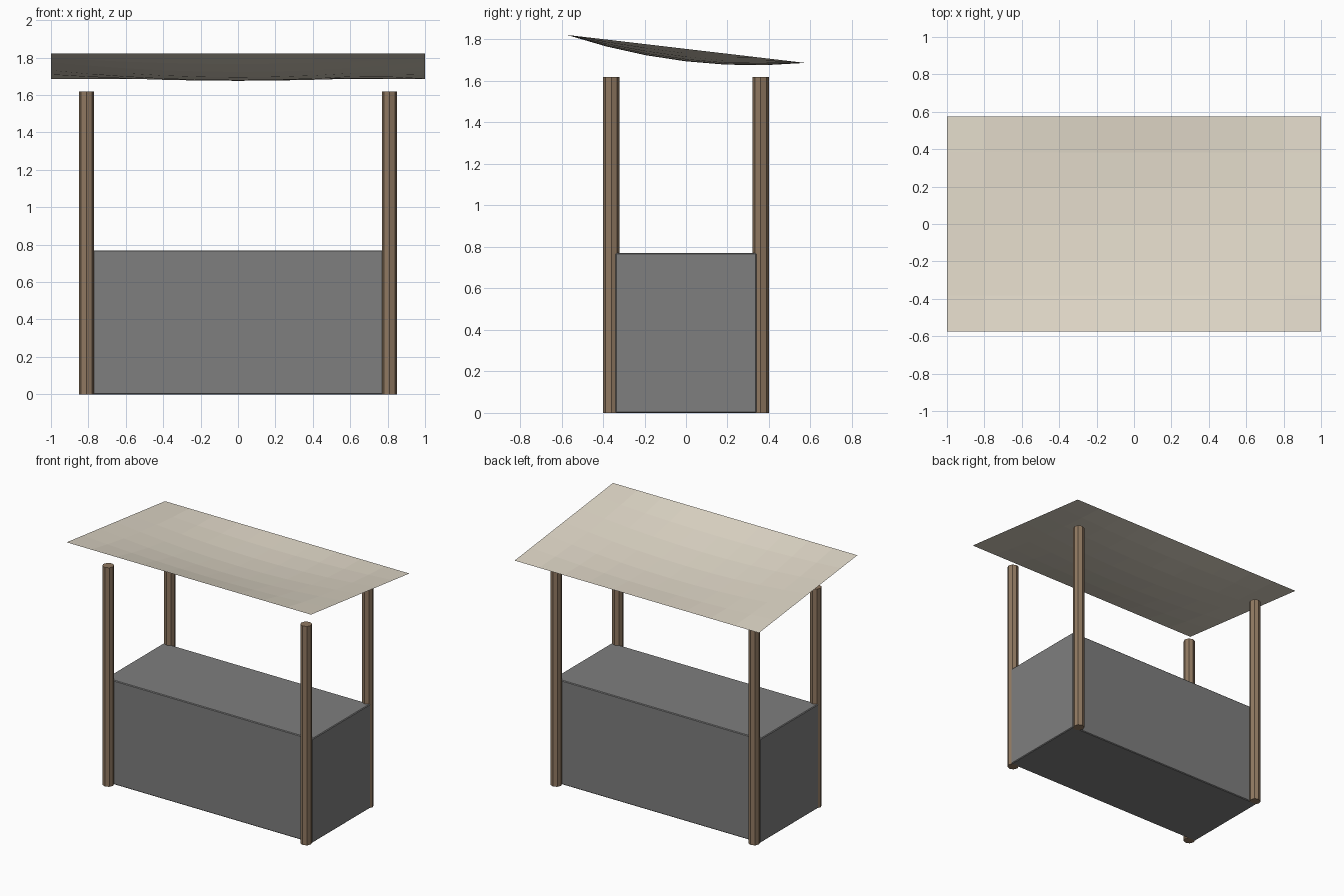
import bpy
import bmesh

cube = bpy.data.objects.get("Cube")
if cube:
    bpy.data.objects.remove(cube, do_unlink=True)


def material(name, rgb):
    mat = bpy.data.materials.new(name)
    mat.use_nodes = True
    mat.diffuse_color = (*rgb, 1)
    mat.node_tree.nodes["Principled BSDF"].inputs["Base Color"].default_value = (*rgb, 1)
    return mat


def finish(name, bm, mat):
    mesh = bpy.data.meshes.new(name)
    bm.to_mesh(mesh)
    bm.free()
    mesh.materials.append(mat)
    obj = bpy.data.objects.new(name, mesh)
    bpy.context.collection.objects.link(obj)
    return obj


wood = material("brown wood", (0.28, 0.19, 0.12))
grey = material("counter grey", (0.21, 0.21, 0.21))
cloth = material("cream cloth", (0.75, 0.69, 0.58))

# Counter: one solid block
WIDTH, DEPTH, HEIGHT = 1.69, 0.68, 0.77
bm = bmesh.new()
bmesh.ops.create_cube(bm, size=1)
bmesh.ops.scale(bm, vec=(WIDTH, DEPTH, HEIGHT), verts=bm.verts)
bmesh.ops.translate(bm, vec=(0, 0, HEIGHT / 2), verts=bm.verts)
counter = finish("counter", bm, grey)
bevel = counter.modifiers.new("soft edges", "BEVEL")
bevel.width = 0.005
bevel.segments = 1

# Corner posts
POST_HEIGHT = 1.62
for side, x in (("left", 0.81), ("right", -0.81)):
    for end, y in (("front", -0.36), ("back", 0.36)):
        bm = bmesh.new()
        bmesh.ops.create_cone(bm, cap_ends=True, segments=8, radius1=0.04,
                              radius2=0.04, depth=POST_HEIGHT)
        post = finish(f"{end}_{side}_post", bm, wood)
        post.location = (x, y, POST_HEIGHT / 2)

# Awning: thin sheet, higher at the front, sagging in the middle
HALF_DEPTH = 0.575
FRONT_Z, BACK_Z, SAG = 1.822, 1.687, 0.06
bm = bmesh.new()
bmesh.ops.create_grid(bm, x_segments=10, y_segments=6, size=1)
for v in bm.verts:
    x, y = v.co.x, v.co.y
    slope = (FRONT_Z + BACK_Z) / 2 - y * (FRONT_Z - BACK_Z) / 2
    v.co.z = slope - SAG * (1 - x * x) * (1 - y * y)
    v.co.y = y * HALF_DEPTH
finish("awning", bm, cloth)
